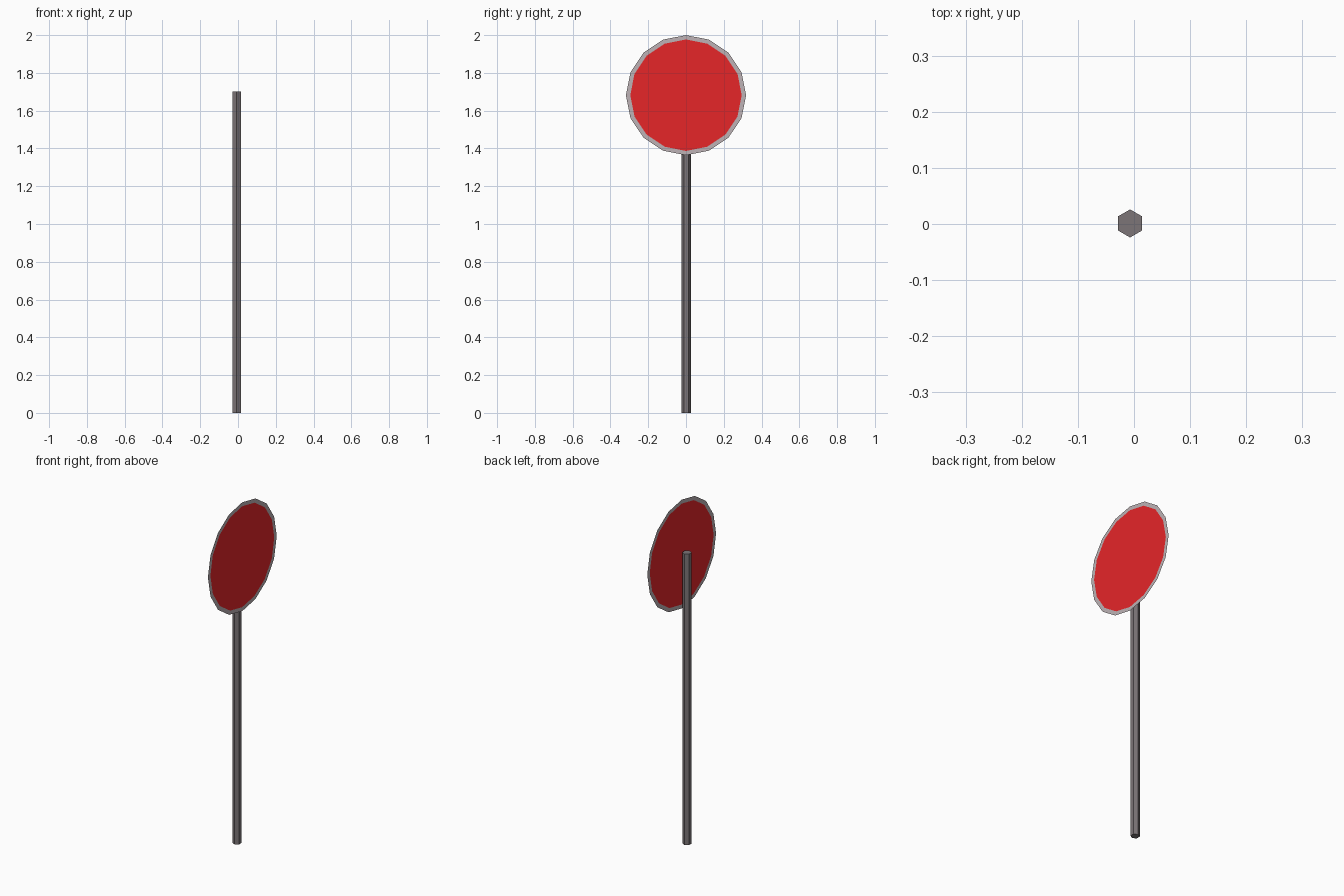
import bpy
import bmesh
from math import radians
from mathutils import Matrix

cube = bpy.data.objects.get("Cube")
if cube:
    bpy.data.objects.remove(cube, do_unlink=True)


def material(name, colour):
    mat = bpy.data.materials.new(name)
    mat.use_nodes = True
    mat.diffuse_color = (*colour, 1)
    mat.node_tree.nodes["Principled BSDF"].inputs["Base Color"].default_value = (*colour, 1)
    return mat


def finish(name, bm, mats):
    mesh = bpy.data.meshes.new(name)
    bm.to_mesh(mesh)
    bm.free()
    for mat in mats:
        mesh.materials.append(mat)
    obj = bpy.data.objects.new(name, mesh)
    bpy.context.collection.objects.link(obj)
    return obj


pole_grey = material("dark grey", (0.2, 0.176, 0.184))
rim_grey = material("light grey", (0.51, 0.45, 0.465))
red = material("red", (0.79, 0.019, 0.022))

# Hexagonal pole with closed ends and corners pointing along y
POLE_HEIGHT = 1.702
bm = bmesh.new()
bmesh.ops.create_cone(bm, cap_ends=True, segments=6, radius1=0.025, radius2=0.025,
                      depth=POLE_HEIGHT,
                      matrix=Matrix.Translation((-0.007, 0.001, POLE_HEIGHT / 2)))
finish("pole", bm, [pole_grey])

# Thin sign sheet facing +x: grey rim ring bridged around a red disc
RADIUS, INNER = 0.318, 0.295
bm = bmesh.new()
place = Matrix.Translation((0.028, 0, 2 - RADIUS)) @ Matrix.Rotation(radians(90), 4, 'Y')
for radius in (RADIUS, INNER):
    circle = bmesh.ops.create_circle(bm, segments=16, radius=radius, matrix=place)
inner_verts = circle["verts"]
bmesh.ops.bridge_loops(bm, edges=bm.edges[:])
disc = bm.faces.new(inner_verts)
disc.material_index = 1
bm.normal_update()
for face in bm.faces:
    if face.normal.x < 0:
        face.normal_flip()
finish("sign_disc", bm, [rim_grey, red])
